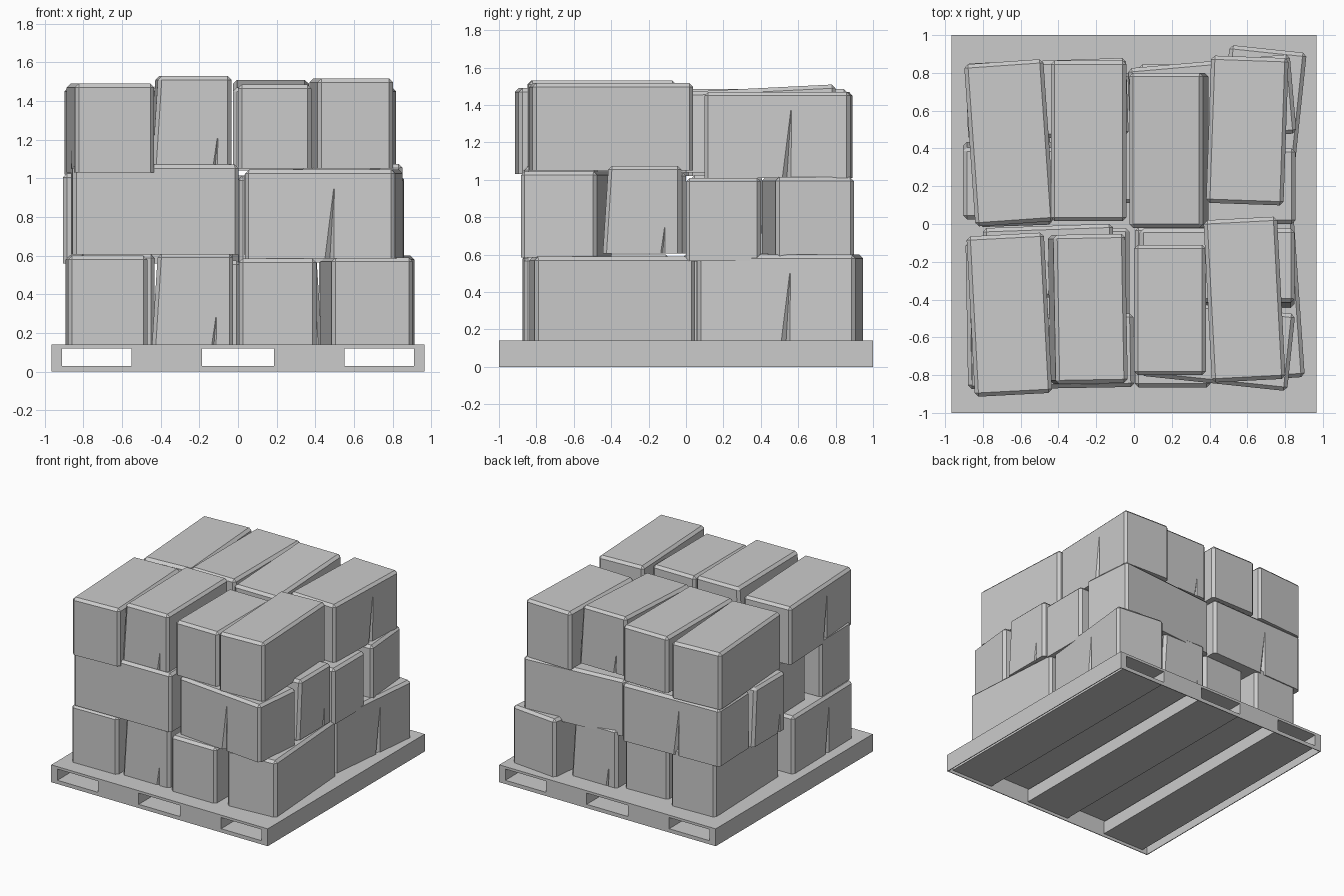
import bpy, bmesh
from math import radians
from mathutils import Matrix, Vector

old = bpy.data.objects.get("Cube")
if old:
    bpy.data.objects.remove(old, do_unlink=True)

grey = bpy.data.materials.new("plain grey")
grey.use_nodes = True
COLOUR = (0.6, 0.6, 0.6, 1)
grey.diffuse_color = COLOUR
grey.node_tree.nodes["Principled BSDF"].inputs["Base Color"].default_value = COLOUR


def make_object(name, bm):
    mesh = bpy.data.meshes.new(name)
    bm.to_mesh(mesh)
    bm.free()
    mesh.materials.append(grey)
    obj = bpy.data.objects.new(name, mesh)
    bpy.context.collection.objects.link(obj)
    return obj


def add_block(bm, x0, x1, y0, y1, z0, z1):
    size = Vector((x1 - x0, y1 - y0, z1 - z0))
    centre = Vector((x0 + x1, y0 + y1, z0 + z1)) / 2
    matrix = Matrix.Translation(centre) @ Matrix.Diagonal((*size, 1))
    return bmesh.ops.create_cube(bm, size=1, matrix=matrix)["verts"]


# Pallet: thin hollow shell with three fork tunnels running front to back
HALF_X, HALF_Y, TOP, T = 0.965, 1.0, 0.14, 0.006
LOW, HIGH = 0.03, 0.12
TUNNELS = [(-0.91, -0.55), (-0.185, 0.185), (0.55, 0.91)]
bm = bmesh.new()
add_block(bm, -HALF_X, HALF_X, -HALF_Y, HALF_Y, TOP - T, TOP)
for x in (-HALF_X, HALF_X - T):
    add_block(bm, x, x + T, -HALF_Y, HALF_Y, 0, TOP - T)
edges = [-HALF_X + T] + [x for pair in TUNNELS for x in pair] + [HALF_X - T]
for y in (-HALF_Y, HALF_Y - T):
    add_block(bm, edges[0], edges[-1], y, y + T, 0, LOW)
    add_block(bm, edges[0], edges[-1], y, y + T, HIGH, TOP - T)
    for x0, x1 in zip(edges[::2], edges[1::2]):
        add_block(bm, x0, x1, y, y + T, LOW, HIGH)
inner = HALF_Y - T
for x0, x1 in TUNNELS:
    add_block(bm, x0 - T, x1 + T, -inner, inner, LOW - T, LOW)
    add_block(bm, x0 - T, x1 + T, -inner, inner, HIGH, HIGH + T)
    for x in (x0 - T, x1):
        add_block(bm, x, x + T, -inner, inner, LOW, HIGH)
make_object("pallet", bm)


def cut_dent(box, place, height, radius, lean):
    """Press a narrow leaning crease into one side of a carton."""
    bm = bmesh.new()
    bmesh.ops.create_cone(bm, cap_ends=True, segments=4, radius1=radius, radius2=0.002,
                          depth=height, matrix=Matrix.Translation((*place, height / 2 - 0.01)))
    for v in bm.verts:
        if v.co.z > height / 2:
            v.co.x += lean.x
            v.co.y += lean.y
    cutter = make_object("dent_cutter", bm)
    cutter.hide_render = True
    mod = box.modifiers.new("dent", "BOOLEAN")
    mod.operation = "DIFFERENCE"
    mod.solver = "EXACT"
    mod.object = cutter
    bpy.context.view_layer.update()
    graph = bpy.context.evaluated_depsgraph_get()
    mesh = bpy.data.meshes.new_from_object(box.evaluated_get(graph))
    box.modifiers.clear()
    box.data = mesh
    bpy.data.objects.remove(cutter, do_unlink=True)


def make_carton(name, width, length, height, lean, slope):
    bm = bmesh.new()
    verts = add_block(bm, -width / 2, width / 2, -length / 2, length / 2, 0, height)
    for v in verts:
        if v.co.z > 0.1:
            if lean and v.co.x * lean > 0:
                v.co.x -= lean
            v.co.z += slope * v.co.y
    # Chamfer the upright and top edges only
    rim = [e for e in bm.edges if max(v.co.z for v in e.verts) > 0.1]
    bmesh.ops.bevel(bm, geom=rim, offset=0.02, offset_type="OFFSET",
                    segments=1, affect="EDGES", profile=0.5)
    return make_object(name, bm)


# Eight carton shapes: width, length, height, lean of one side, slope of the top
SHAPES = [
    (0.42, 0.86, 0.45, 0, 0),
    (0.4, 0.85, 0.445, 0, 0),
    (0.42, 0.82, 0.45, 0.03, 0.05),
    (0.41, 0.78, 0.46, 0, 0),
    (0.41, 0.85, 0.46, 0, 0),
    (0.41, 0.79, 0.465, -0.03, 0),
    (0.38, 0.69, 0.435, 0, 0),
    (0.39, 0.86, 0.467, 0, 0),
]
# Creased side of some shapes: direction, offset along it, height, half width
DENTS = {
    2: ((0, 1), -0.11, 0.15, 0.012),
    3: ((1, 0), 0.05, 0.37, 0.024),
    4: ((-1, 0), -0.05, 0.37, 0.024),
    5: ((0, -1), 0.12, 0.15, 0.012),
}
# Where each shape sits in each layer: x, y, base height, turn
LAYERS = {
    "lower": [
        (0.665, -0.395, TOP, 4), (0.205, -0.44, TOP, 0),
        (-0.235, -0.43, TOP, 0), (-0.68, -0.48, TOP, 1),
        (0.666, 0.504, TOP, -6), (0.23, 0.45, TOP, 0),
        (-0.19, 0.45, TOP, 2), (-0.64, 0.42, TOP, 2),
    ],
    "middle": [
        (0.414, 0.652, 0.565, 5), (0.43, 0.2, 0.565, 0),
        (0.44, -0.235, 0.605, 0), (0.444, -0.64, 0.585, -6),
        (-0.46, 0.66, 0.56, 2), (-0.51, 0.23, 0.56, 0),
        (-0.45, -0.2, 0.605, 2), (-0.43, -0.675, 0.605, 1),
    ],
    "upper": [
        (-0.66, 0.43, 1.02, 4), (-0.24, 0.44, 1.04, 0),
        (0.185, 0.39, 1.04, 0), (0.6, 0.495, 1.01, -2),
        (-0.66, -0.48, 1.03, 3), (-0.245, -0.45, 1.065, 1),
        (0.19, -0.455, 1.05, 0), (0.585, -0.4, 1.05, 3),
    ],
}

# Stack the layers, each turned a quarter from the one below
for step, (label, spots) in enumerate(LAYERS.items()):
    for i, (x, y, z, angle) in enumerate(spots):
        width, length = SHAPES[i][:2]
        carton = make_carton(f"{label}_carton_{i + 1}", *SHAPES[i])
        if i in DENTS:
            (dx, dy), along, tall, radius = DENTS[i]
            sideways = Vector((abs(dy), abs(dx)))
            place = Vector((dx * width / 2, dy * length / 2)) + sideways * along
            lean = sideways * (dx - dy) * radius
            cut_dent(carton, place, tall, radius, lean)
        spin = Matrix.Rotation(radians(90 * (step - 2) + angle), 4, "Z")
        carton.matrix_world = Matrix.Translation((x, y, z)) @ spin
